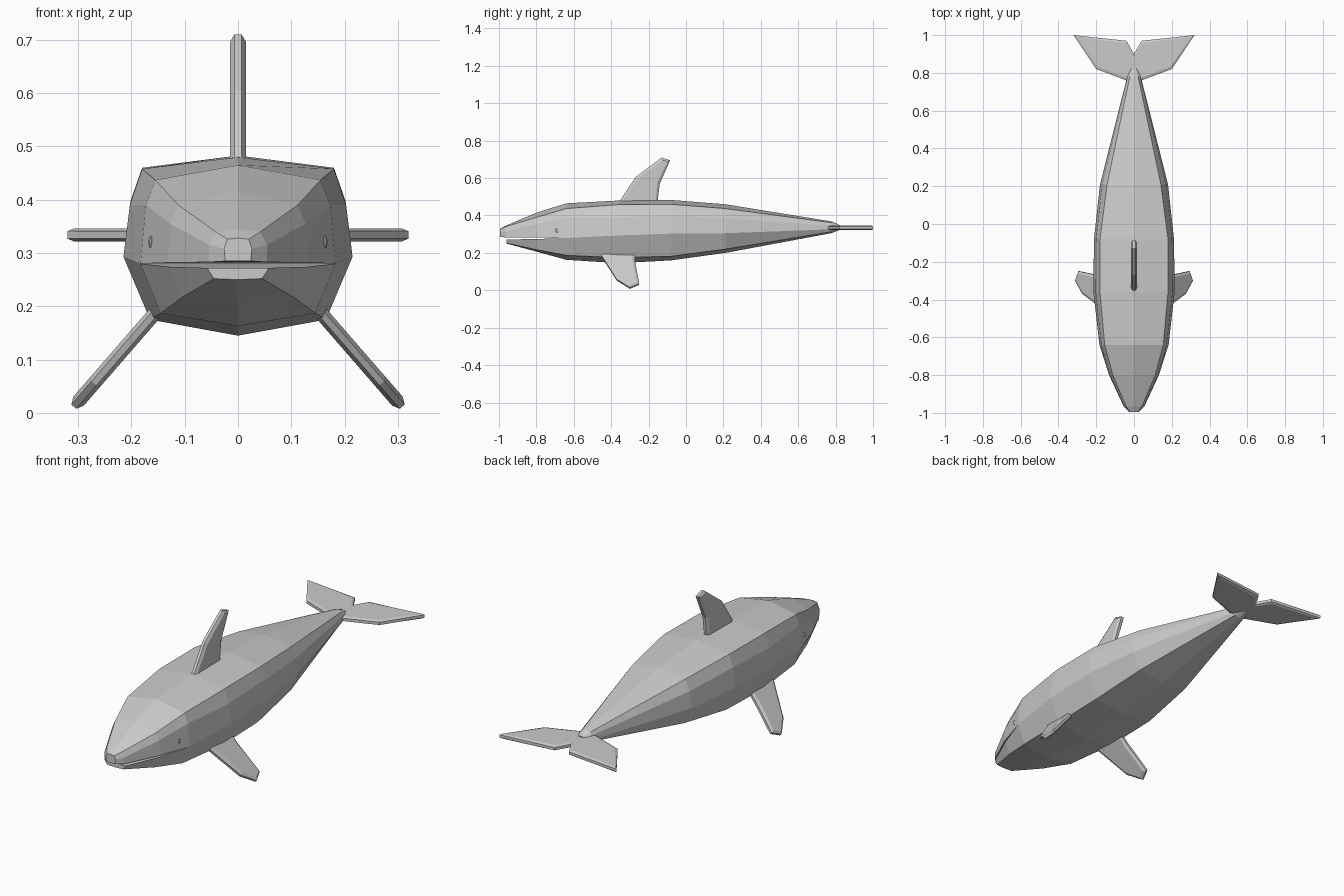
import bpy, bmesh
from mathutils import Vector

if "Cube" in bpy.data.objects:
    bpy.data.objects.remove(bpy.data.objects["Cube"])


def finish(bm, name, mirror=False):
    bmesh.ops.recalc_face_normals(bm, faces=bm.faces[:])
    me = bpy.data.meshes.new(name)
    bm.to_mesh(me)
    bm.free()
    ob = bpy.data.objects.new(name, me)
    bpy.context.collection.objects.link(ob)
    if mirror:
        ob.modifiers.new("Mirror", "MIRROR").use_mirror_merge = False
    return ob


def loft(name, sections, cap_first, cap_last):
    """Skin symmetric rings; each section is (y, half profile from top to bottom)."""
    bm = bmesh.new()
    rings = []
    for y, half in sections:
        pts = half + [(-x, z) for x, z in half[-2:0:-1]]
        rings.append([bm.verts.new((x, y, z)) for x, z in pts])
    for a, b in zip(rings, rings[1:]):
        for i in range(len(a)):
            j = (i + 1) % len(a)
            bm.faces.new((a[i], a[j], b[j], b[i]))
    if cap_first:
        bm.faces.new(rings[0])
    if cap_last:
        bm.faces.new(rings[-1])
    return finish(bm, name)


def fin(name, outline, origin, u, v, half, rim, inset, mirror=False):
    """Flat fin from an outline in the (u, v) plane, with bevelled rims."""
    origin, u, v = Vector(origin), Vector(u).normalized(), Vector(v).normalized()
    n = u.cross(v)
    bm = bmesh.new()
    low = [bm.verts.new(origin + u * a + v * b - n * rim) for a, b in outline]
    top = [bm.verts.new(origin + u * a + v * b + n * rim) for a, b in outline]
    caps = [bm.faces.new(low), bm.faces.new(top)]
    for i in range(len(low)):
        j = (i + 1) % len(low)
        bm.faces.new((low[i], low[j], top[j], top[i]))
    bmesh.ops.recalc_face_normals(bm, faces=bm.faces[:])
    bmesh.ops.inset_individual(bm, faces=caps, thickness=inset, depth=half - rim)
    return finish(bm, name, mirror)


# Body, from the back of the head to the tail stock
neck = [(0, .465), (.155, .437), (.173, .39), (.183, .28), (.145, .187), (0, .163)]
loft("body", [
    (-.64, neck),
    (-.36, [(0, .48), (.18, .458), (.203, .39), (.215, .293), (.165, .175), (0, .145)]),
    (-.08, [(0, .483), (.18, .46), (.201, .40), (.212, .303), (.165, .182), (0, .16)]),
    (.21, [(0, .46), (.142, .437), (.168, .385), (.18, .305), (.14, .22), (0, .20)]),
    (.78, [(0, .368), (.022, .361), (.034, .348), (.036, .326), (.025, .314), (0, .306)]),
    (.82, [(0, .35), (.01, .349), (.02, .342), (.02, .33), (.012, .325), (0, .322)]),
], False, True)

# Upper head with a flat palate
loft("upper_head", [
    (-.64, neck[:4] + [(0, .28)]),
    (-.80, [(0, .415), (.112, .39), (.127, .355), (.132, .282), (0, .282)]),
    (-.965, [(0, .345), (.042, .34), (.054, .315), (.055, .283), (0, .283)]),
    (-.995, [(0, .328), (.02, .326), (.026, .308), (.024, .285), (0, .285)]),
], False, True)

# Lower jaw, separated by a thin mouth slit
loft("lower_jaw", [
    (-.64, [(0, .28)] + neck[3:]),
    (-.80, [(0, .274), (.130, .274), (.105, .217), (0, .207)]),
    (-.96, [(0, .272), (.058, .272), (.045, .252), (0, .25)]),
], False, True)

# Dorsal fin
fin("dorsal_fin", [(-.37, .45), (-.35, .485), (-.27, .605), (-.13, .71), (-.085, .695),
                   (-.14, .57), (-.155, .45)],
    (0, 0, 0), (0, 1, 0), (0, 0, 1), .015, .007, .014)

# Pectoral fins, sloping out and down from the lower flanks
fin("pectoral_fin", [(-.465, -.03), (-.445, .01), (-.37, .165), (-.30, .223), (-.25, .195),
                     (-.272, .04), (-.275, -.03)],
    (.162, 0, .18), (0, 1, 0), (.146, 0, -.168), .013, .006, .014, True)

# Tail flukes with a centre notch
right = [(.04, .76), (.20, .82), (.32, 1.0), (.04, .97)]
fin("tail_flukes", right + [(0, .90)] + [(-x, y) for x, y in right[::-1]],
    (0, 0, .334), (1, 0, 0), (0, 1, 0), .012, .007, .014)

# Eyes
bm = bmesh.new()
bmesh.ops.create_uvsphere(bm, u_segments=8, v_segments=6, radius=1)
bmesh.ops.scale(bm, vec=(.005, .008, .012), verts=bm.verts)
bmesh.ops.translate(bm, vec=(.163, -.69, .32), verts=bm.verts)
finish(bm, "eye", True)
